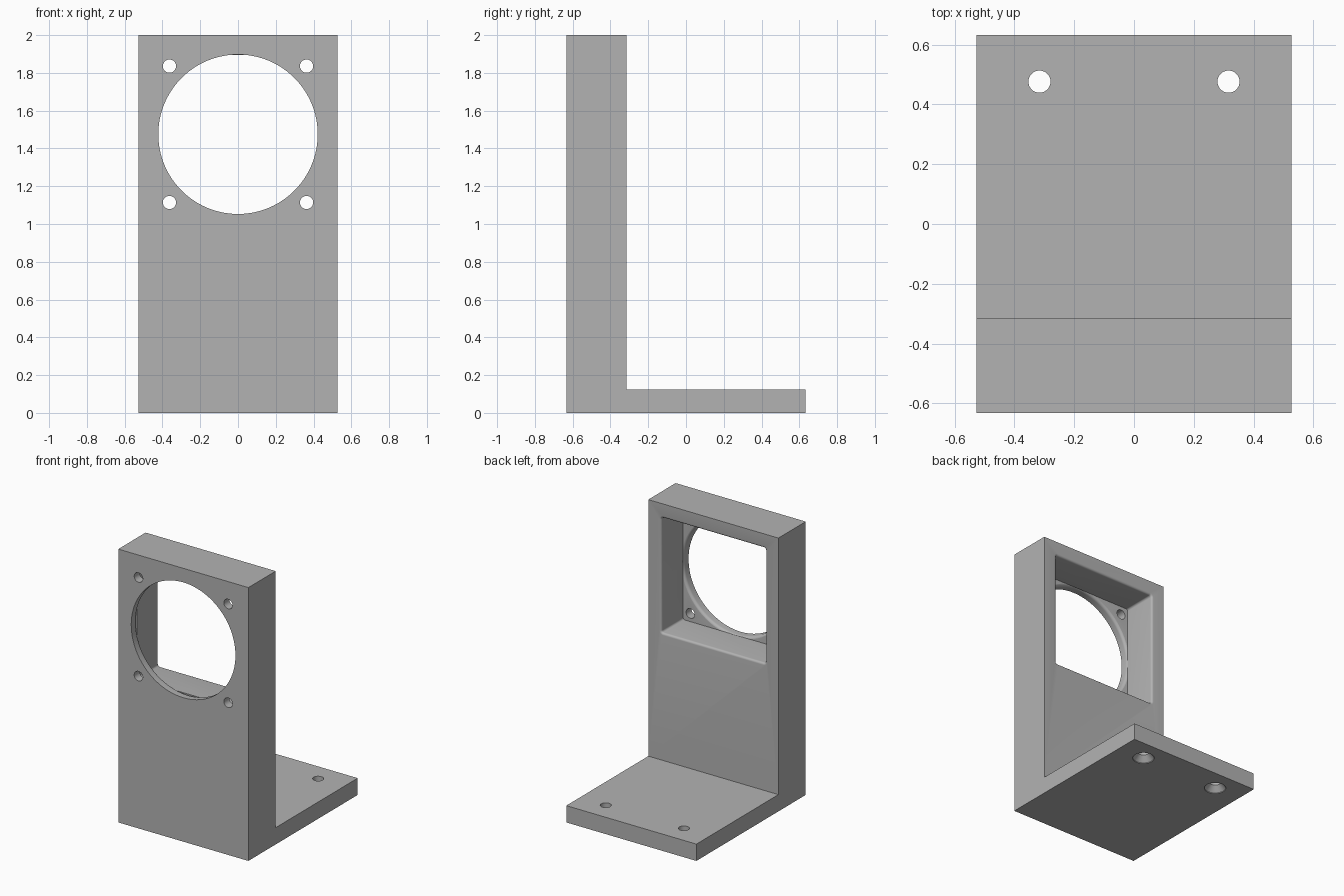
import bpy, bmesh
from math import sin, cos, pi, radians
from mathutils import Vector

cube = bpy.data.objects.get("Cube")
if cube:
    bpy.data.objects.remove(cube, do_unlink=True)

# Main dimensions
HALF_W, HALF_D, HEIGHT = 0.5265, 0.632, 2.0
WALL_BACK, BASE_TOP = -0.316, 0.123
POCKET_FLOOR = -0.569
FAN_Z, FAN_R = 1.475, 0.422

grey = bpy.data.materials.new("plain grey")
grey.use_nodes = True
grey.diffuse_color = (0.45, 0.45, 0.45, 1)
grey.node_tree.nodes["Principled BSDF"].inputs["Base Color"].default_value = grey.diffuse_color


def circle(r, n=32):
    return [(r * cos(2 * pi * i / n), r * sin(2 * pi * i / n)) for i in range(n)]


def rounded_square(half, r, steps=6):
    pts = []
    for q in range(4):
        sx, sy = (1, -1, -1, 1)[q], (1, 1, -1, -1)[q]
        for i in range(steps + 1):
            a = pi / 2 * (q + i / steps)
            pts.append((sx * (half - r) + r * cos(a), sy * (half - r) + r * sin(a)))
    return pts


def loft(name, rings, place):
    """Skin a closed solid through rings of (depth, outline)."""
    bm = bmesh.new()
    loops = [[bm.verts.new(place(u, v, d)) for u, v in pts] for d, pts in rings]
    for a, b in zip(loops, loops[1:]):
        for i in range(len(a)):
            j = (i + 1) % len(a)
            bm.faces.new((a[i], a[j], b[j], b[i]))
    bm.faces.new(loops[0])
    bm.faces.new(loops[-1])
    bmesh.ops.recalc_face_normals(bm, faces=bm.faces)
    mesh = bpy.data.meshes.new(name)
    bm.to_mesh(mesh)
    bm.free()
    mesh.materials.append(grey)
    ob = bpy.data.objects.new(name, mesh)
    bpy.context.collection.objects.link(ob)
    return ob


def through_wall(x, z):
    return lambda u, v, d: Vector((x + u, d, z + v))


def through_base(x, y):
    return lambda u, v, d: Vector((x + u, y + v, d))


# L-shaped bracket body
profile = [(-HALF_D, 0), (HALF_D, 0), (HALF_D, BASE_TOP), (WALL_BACK, BASE_TOP),
           (WALL_BACK, HEIGHT), (-HALF_D, HEIGHT)]
body = loft("fan_bracket", [(-HALF_W, profile), (HALF_W, profile)],
            lambda u, v, d: Vector((d, u, v)))

cutters = []

# Square pocket in the back, its rim rounded over
rim, half = 0.016, 0.421
rings = [(POCKET_FLOOR, rounded_square(half, 0.015))]
for i in range(6):
    a = pi / 2 * i / 5
    rings.append((WALL_BACK - rim + rim * sin(a),
                  rounded_square(half + rim * (1 - cos(a)), 0.015 + rim * (1 - cos(a)))))
rings.append((WALL_BACK + 0.1, rings[-1][1]))
cutters.append(loft("pocket_cutter", rings, through_wall(0, FAN_Z)))

# Round air opening, rounded over towards the pocket
flare = 0.022
rings = [(-HALF_D - 0.1, circle(FAN_R, 96))]
for i in range(6):
    a = pi / 2 * i / 5
    rings.append((POCKET_FLOOR - flare + flare * sin(a) + 0.001,
                  circle(FAN_R + flare * (1 - cos(a)), 96)))
cutters.append(loft("air_opening_cutter", rings, through_wall(0, FAN_Z)))

# Four fan screw holes
for sx in (-1, 1):
    for sz in (-1, 1):
        cutters.append(loft("fan_screw_cutter",
                            [(-HALF_D - 0.1, circle(0.035)), (POCKET_FLOOR + 0.05, circle(0.035))],
                            through_wall(sx * 0.363, FAN_Z + sz * 0.361)))

# Two base screw holes, countersunk from below
for sx in (-1, 1):
    cutters.append(loft("base_screw_cutter",
                        [(-0.02, circle(0.073)), (0.005, circle(0.073)), (0.045, circle(0.037)),
                         (BASE_TOP + 0.1, circle(0.037))],
                        through_base(sx * 0.316, 0.476)))

# Cut the openings
for c in cutters:
    c.hide_render = True
    mod = body.modifiers.new(c.name, "BOOLEAN")
    mod.operation, mod.solver, mod.object = "DIFFERENCE", "EXACT", c

bpy.ops.object.select_all(action="DESELECT")
body.select_set(True)
bpy.context.view_layer.objects.active = body
for m in list(body.modifiers):
    bpy.ops.object.modifier_apply(modifier=m.name)
for c in cutters:
    bpy.data.objects.remove(c, do_unlink=True)
bpy.ops.object.shade_smooth_by_angle(angle=radians(30))
